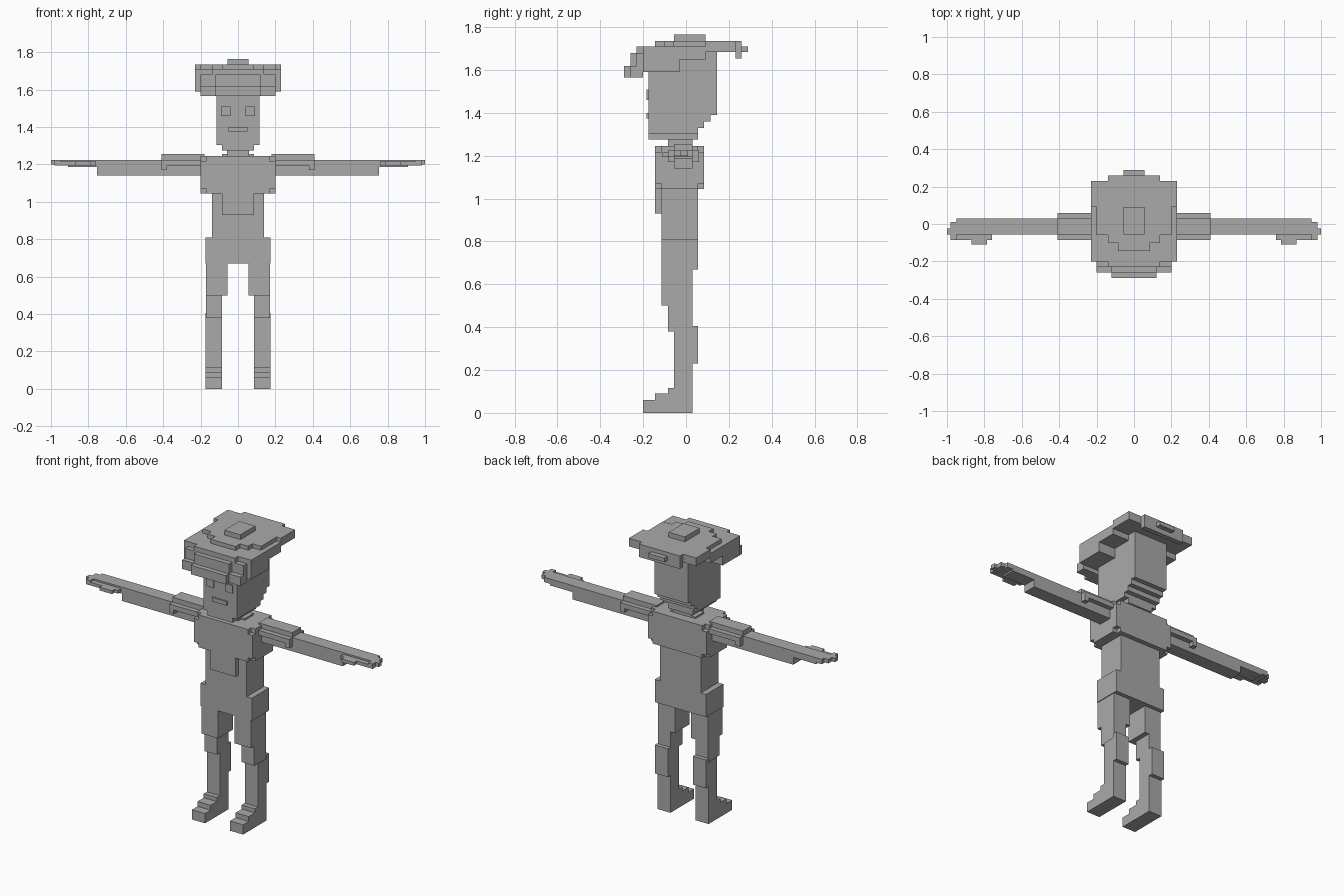
import bpy, bmesh

grey = bpy.data.materials.new("plain grey")
grey.diffuse_color = (0.4, 0.4, 0.4, 1)


def blocks(name, boxes, mirror=False):
    """Fuse boxes (x0, x1, y0, y1, z0, z1) into one stepped shell."""
    cuts = [sorted({b[2 * a + s] for b in boxes for s in (0, 1)}) for a in range(3)]
    full = set()
    for b in boxes:
        i, j, k = [range(cuts[a].index(b[2 * a]), cuts[a].index(b[2 * a + 1])) for a in range(3)]
        full |= {(p, q, r) for p in i for q in j for r in k}
    bm = bmesh.new()
    for cell in full:
        for a in range(3):
            for s in (0, 1):
                near = list(cell)
                near[a] += 2 * s - 1
                if tuple(near) in full:
                    continue
                u, v = (a + 1) % 3, (a + 2) % 3
                ring = [(0, 0), (1, 0), (1, 1), (0, 1)]
                verts = []
                for du, dv in (ring if s else ring[::-1]):
                    co = [0, 0, 0]
                    co[a] = cuts[a][cell[a] + s]
                    co[u] = cuts[u][cell[u] + du]
                    co[v] = cuts[v][cell[v] + dv]
                    verts.append(bm.verts.new(co))
                bm.faces.new(verts)
    bmesh.ops.remove_doubles(bm, verts=bm.verts, dist=0.0005)
    bmesh.ops.dissolve_limit(bm, angle_limit=0.01, verts=bm.verts, edges=bm.edges)
    me = bpy.data.meshes.new(name)
    bm.to_mesh(me)
    bm.free()
    me.materials.append(grey)
    ob = bpy.data.objects.new(name, me)
    bpy.context.collection.objects.link(ob)
    if mirror:
        ob.modifiers.new("mirror", 'MIRROR').use_mirror_merge = False
    return ob


def mid(w, y0, y1, z0, z1):
    """Box centred on x = 0 with half width w."""
    return (-w, w, y0, y1, z0, z1)


# Hat: button, flat crown, and a bill stepping down to the front
blocks("hat", [
    mid(.055, -.055, .09, 1.735, 1.765),
    mid(.20, -.06, .23, 1.685, 1.735),
    mid(.14, -.10, .23, 1.685, 1.735),
    mid(.085, -.145, .23, 1.685, 1.735),
    mid(.23, .09, .23, 1.685, 1.735),
    mid(.14, .23, .26, 1.655, 1.735),
    mid(.055, .26, .29, 1.685, 1.71),
    mid(.23, -.20, .09, 1.65, 1.71),
    mid(.14, -.23, -.20, 1.62, 1.71),
    mid(.20, -.23, -.03, 1.62, 1.68),
    mid(.12, -.26, -.20, 1.565, 1.68),
    mid(.23, -.20, -.03, 1.59, 1.65),
    mid(.20, -.26, -.20, 1.565, 1.62),
    mid(.12, -.29, -.20, 1.565, 1.62),
])

# Head with stepped jaw and back of the skull
blocks("head", [
    mid(.115, -.175, .085, 1.36, 1.69),
    mid(.115, .085, .115, 1.36, 1.69),
    mid(.115, .115, .145, 1.39, 1.69),
    mid(.115, -.175, .085, 1.33, 1.36),
    mid(.115, -.175, .055, 1.305, 1.33),
    mid(.085, -.175, .055, 1.275, 1.305),
])
blocks("neck", [mid(.06, -.085, .03, 1.245, 1.275),
                mid(.085, -.055, .03, 1.24, 1.255)])
blocks("eye", [(.04, .09, -.184, -.175, 1.46, 1.51)], mirror=True)
blocks("mouth", [mid(.05, -.184, -.175, 1.375, 1.40)])

# Torso: chest, shirt front, waist and hips
blocks("torso", [
    mid(.20, -.115, .055, 1.07, 1.215),
    mid(.17, -.145, .085, 1.045, 1.245),
    mid(.20, -.145, .085, 1.07, 1.215),
    mid(.20, -.115, .055, 1.045, 1.245),
    mid(.085, -.145, -.115, .93, 1.045),
    mid(.14, -.115, .055, .81, 1.045),
    mid(.175, -.115, .055, .67, .81),
])

# Arms with sleeves
blocks("arm", [
    (.20, .755, -.055, .03, 1.14, 1.225),
    (.18, .41, -.055, .03, 1.225, 1.255),
    (.20, .41, -.085, .06, 1.195, 1.225),
    (.38, .41, -.085, .06, 1.17, 1.195),
], mirror=True)

# Hands with thumb and stepped fingertips
blocks("hand", [
    (.755, .91, -.055, .03, 1.185, 1.225),
    (.91, .95, -.055, .03, 1.195, 1.225),
    (.95, .98, -.085, .01, 1.20, 1.225),
    (.98, 1.0, -.055, -.025, 1.20, 1.225),
    (.76, .98, -.085, -.055, 1.195, 1.215),
    (.785, .87, -.11, -.085, 1.195, 1.215),
], mirror=True)

# Legs with thigh, shin, calf and stepped foot
blocks("leg", [
    (.055, .17, -.115, .03, .50, .67),
    (.085, .17, -.085, .03, .38, .50),
    (.085, .175, -.055, .03, 0, .38),
    (.085, .175, .03, .055, .23, .405),
    (.085, .175, -.20, -.055, 0, .06),
    (.085, .175, -.145, -.055, .06, .09),
    (.085, .175, -.085, -.055, .09, .115),
], mirror=True)
